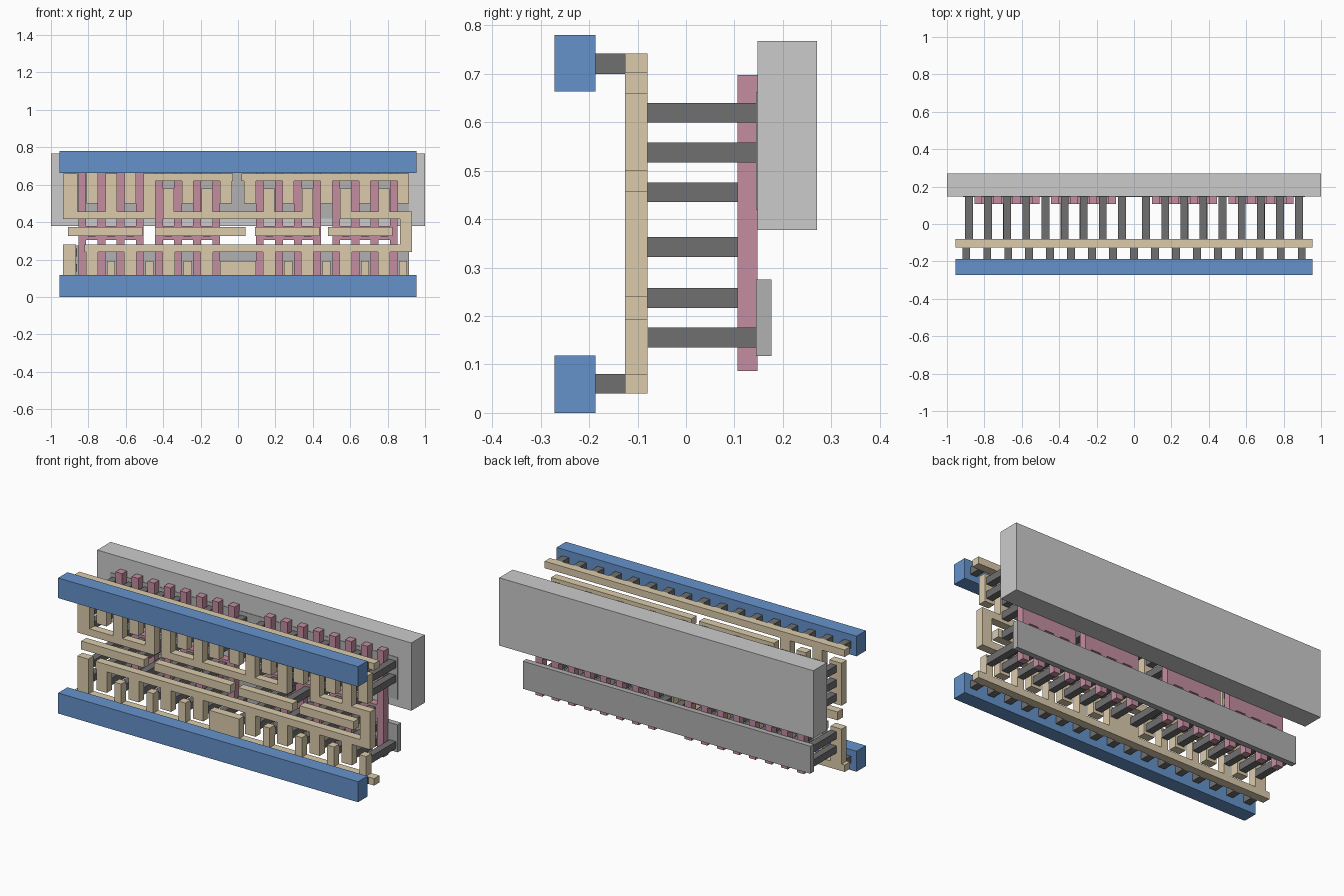
import bpy, bmesh
from mathutils import Matrix

if "Cube" in bpy.data.objects:
    bpy.data.objects.remove(bpy.data.objects["Cube"])


def material(name, rgb):
    m = bpy.data.materials.new(name)
    m.diffuse_color = (*rgb, 1)
    m.use_nodes = True
    m.node_tree.nodes["Principled BSDF"].inputs["Base Color"].default_value = m.diffuse_color
    return m


def slab(name, rects, y0, y1, mat=None):
    """One object made of boxes (x0, x1, z0, z1) sharing a depth range."""
    bm = bmesh.new()
    for x0, x1, z0, z1 in rects:
        m = Matrix.Translation(((x0 + x1) / 2, (y0 + y1) / 2, (z0 + z1) / 2))
        m = m @ Matrix.Diagonal((x1 - x0, y1 - y0, z1 - z0, 1))
        bmesh.ops.create_cube(bm, size=1, matrix=m)
    me = bpy.data.meshes.new(name)
    bm.to_mesh(me)
    bm.free()
    ob = bpy.data.objects.new(name, me)
    bpy.context.collection.objects.link(ob)
    if mat:
        me.materials.append(mat)
    return ob


def col(x, w, z0, z1):
    return (x - w / 2, x + w / 2, z0, z1)


blue = material("rail_blue", (0.13, 0.29, 0.60))
tan = material("trace_tan", (0.71, 0.60, 0.41))
pink = material("gate_pink", (0.55, 0.27, 0.35))
dark = material("post_dark", (0.16, 0.16, 0.16))
light = material("strip_light", (0.44, 0.44, 0.44))

P = 0.1023                                    # finger pitch
gatesL = [-0.8325 + P * i for i in range(8)]
gates = gatesL + [-x for x in reversed(gatesL)]
L = [-0.8825 + P * i for i in range(9)]       # columns between gates, left half
R = [-x for x in reversed(L)]                 # and right half

# back blocks and strips
slab("well_block", [(-1, 1, 0.378, 0.768)], 0.148, 0.27)
slab("lower_strip", [(-0.915, 0.915, 0.117, 0.275)], 0.145, 0.177, light)
slab("upper_strip", [(-0.915, 0.915, 0.42, 0.662)], 0.145, 0.177, light)

# gate fingers tied in four groups
poly = [col(x, 0.042, 0.087, 0.698) for x in gates]
groups = [gates[i:i + 4] for i in range(0, 16, 4)]
poly += [(g[0] - 0.021, g[3] + 0.021, 0.305, 0.378) for g in groups]
slab("gate_combs", poly, 0.106, 0.148, pink)

# front power rails
slab("power_rails", [(-0.955, 0.955, 0, 0.118), (-0.955, 0.955, 0.664, 0.78)],
     -0.272, -0.187, blue)

# tan trace layer: inner rails
t = [(-0.955, 0.955, 0.04, 0.08), (-0.955, 0.955, 0.702, 0.742)]
# upper left comb
t += [(-0.935, L[4] + 0.028, 0.416, 0.457), (-0.935, -0.857, 0.416, 0.66)]
t += [col(L[i], 0.062, 0.416, 0.66) for i in (2, 4)]
t += [col(L[i], 0.062, 0.5, 0.72) for i in (1, 3)]
# upper top bars with downward fingers
t += [(L[4] - 0.03, -0.027, 0.62, 0.66), (0.02, 0.91, 0.62, 0.66)]
t += [col(x, 0.062, 0.499, 0.66) for x in (L[6], L[8], R[0], R[2], R[4], R[6], R[8])]
# upper bottom bars with upward fingers
t += [(L[5] - 0.03, R[3] + 0.03, 0.416, 0.457), (R[5] - 0.03, 0.93, 0.416, 0.457)]
t += [col(x, 0.06, 0.416, 0.58) for x in (L[5], L[7], R[1], R[3], R[5], R[7])]
# input bars
t += [(a, b, 0.325, 0.373) for a, b in
      ((-0.91, -0.51), (-0.445, 0.04), (0.09, 0.435), (0.48, 0.825))]
# output comb with right riser
t += [(-0.82, 0.93, 0.239, 0.281), (0.865, 0.93, 0.239, 0.457)]
outs = [L[i] for i in (1, 3, 5, 7)] + [R[i] for i in (1, 3, 5, 7)]
t += [col(x, 0.066, 0.118, 0.281) for x in outs]
# ground stubs
grounds = [L[i] for i in (2, 4, 6)] + [R[i] for i in (2, 4, 6, 8)]
t += [col(x, 0.043, 0.06, 0.193) for x in grounds]
t += [(-0.935, -0.865, 0.06, 0.281), (-0.095, 0.095, 0.06, 0.193)]
slab("trace_layer", t, -0.126, -0.079, tan)

# short posts between rails and traces
W = 0.041
slab("rail_posts", [col(0.1122 * k, W, *z) for k in range(-8, 9)
                    for z in ((0.04, 0.08), (0.70, 0.742))], -0.187, -0.126, dark)

# long posts from traces to strips
A, B, C, D, E = (0.135, 0.176), (0.217, 0.258), (0.435, 0.476), (0.517, 0.558), (0.6, 0.64)
posts = [col(x, W, *A) for x in L + R] + [col(x, W, *B) for x in outs + L[:1]]
for x in L + R:
    low = x in [L[5], L[7], R[1], R[3], R[5], R[7]]
    posts += [col(x, W, *D), col(x, W, *(C if low else E))]
posts += [col(L[i], W, *C) for i in (0, 2, 4)]
slab("strip_posts", posts, -0.079, 0.1455, dark)

# posts from input bars to gate combs
slab("gate_posts", [col((g[i] + g[i + 1]) / 2, W, 0.322, 0.363)
                    for g in groups for i in range(3)], -0.079, 0.107, dark)
